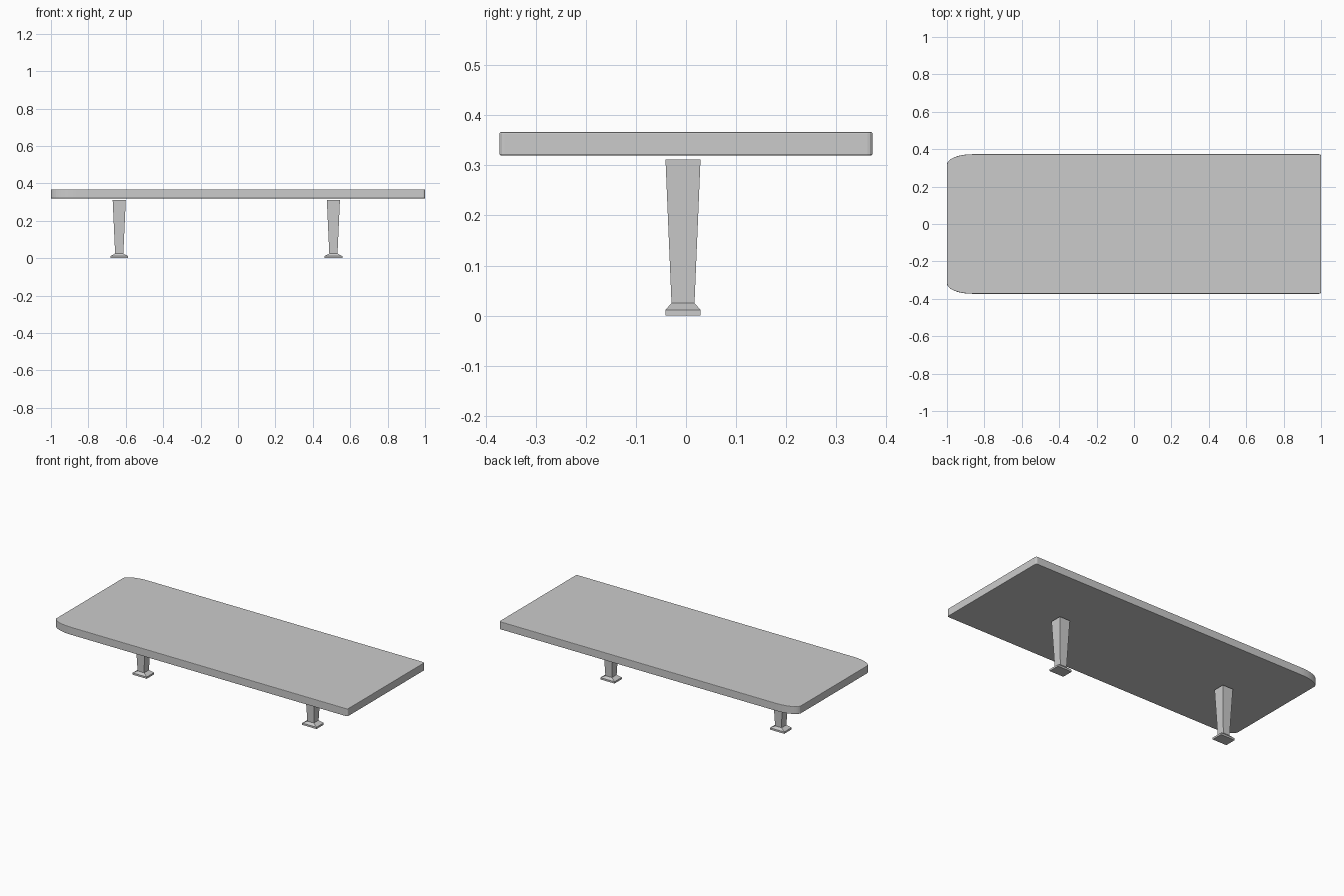
import bpy, bmesh, math

if "Cube" in bpy.data.objects:
    bpy.data.objects.remove(bpy.data.objects["Cube"])


def make_object(name, bm):
    bmesh.ops.recalc_face_normals(bm, faces=bm.faces)
    mesh = bpy.data.meshes.new(name)
    bm.to_mesh(mesh)
    bm.free()
    obj = bpy.data.objects.new(name, mesh)
    bpy.context.collection.objects.link(obj)
    return obj


def corner(cx, cy, rx, ry, start, steps):
    """Quarter ellipse, counter-clockwise from the start angle."""
    return [(cx + rx * math.cos(start + math.pi / 2 * i / steps),
             cy + ry * math.sin(start + math.pi / 2 * i / steps))
            for i in range(steps + 1)]


# Board: long elliptical corners on the left end, nearly square on the right
HX, HY, Z0, Z1 = 1.0, 0.373, 0.32, 0.367
RX, RY, R = 0.135, 0.055, 0.01
outline = (corner(HX - R, HY - R, R, R, 0, 3)
           + corner(-HX + RX, HY - RY, RX, RY, math.pi / 2, 10)
           + corner(-HX + RX, -HY + RY, RX, RY, math.pi, 10)
           + corner(HX - R, -HY + R, R, R, math.pi * 1.5, 3))
bm = bmesh.new()
base = bm.faces.new([bm.verts.new((x, y, Z0)) for x, y in outline])
top = bmesh.ops.extrude_face_region(bm, geom=[base], use_keep_orig=True)
bmesh.ops.translate(bm, vec=(0, 0, Z1 - Z0),
                    verts=[v for v in top["geom"] if isinstance(v, bmesh.types.BMVert)])
board = make_object("board", bm)
bevel = board.modifiers.new("edge_rounding", "BEVEL")
bevel.width = 0.003
bevel.segments = 2
bevel.limit_method = "ANGLE"
bevel.angle_limit = math.radians(50)


# Legs: tapered square post on a flared foot; rows are (half x, half y, z)
LEG = [(0.048, 0.035, 0.0), (0.048, 0.035, 0.011),
       (0.022, 0.023, 0.025), (0.035, 0.035, 0.312)]


def make_leg(name, x, y):
    bm = bmesh.new()
    rings = [[bm.verts.new((x + sx * hx, y + sy * hy, z))
              for sx, sy in ((-1, -1), (1, -1), (1, 1), (-1, 1))]
             for hx, hy, z in LEG]
    for a, b in zip(rings, rings[1:]):
        for i in range(4):
            j = (i + 1) % 4
            bm.faces.new((a[i], a[j], b[j], b[i]))
    bm.faces.new(rings[0][::-1])
    bm.faces.new(rings[-1])
    return make_object(name, bm)


make_leg("left_leg", -0.635, -0.006)
make_leg("right_leg", 0.51, -0.006)
